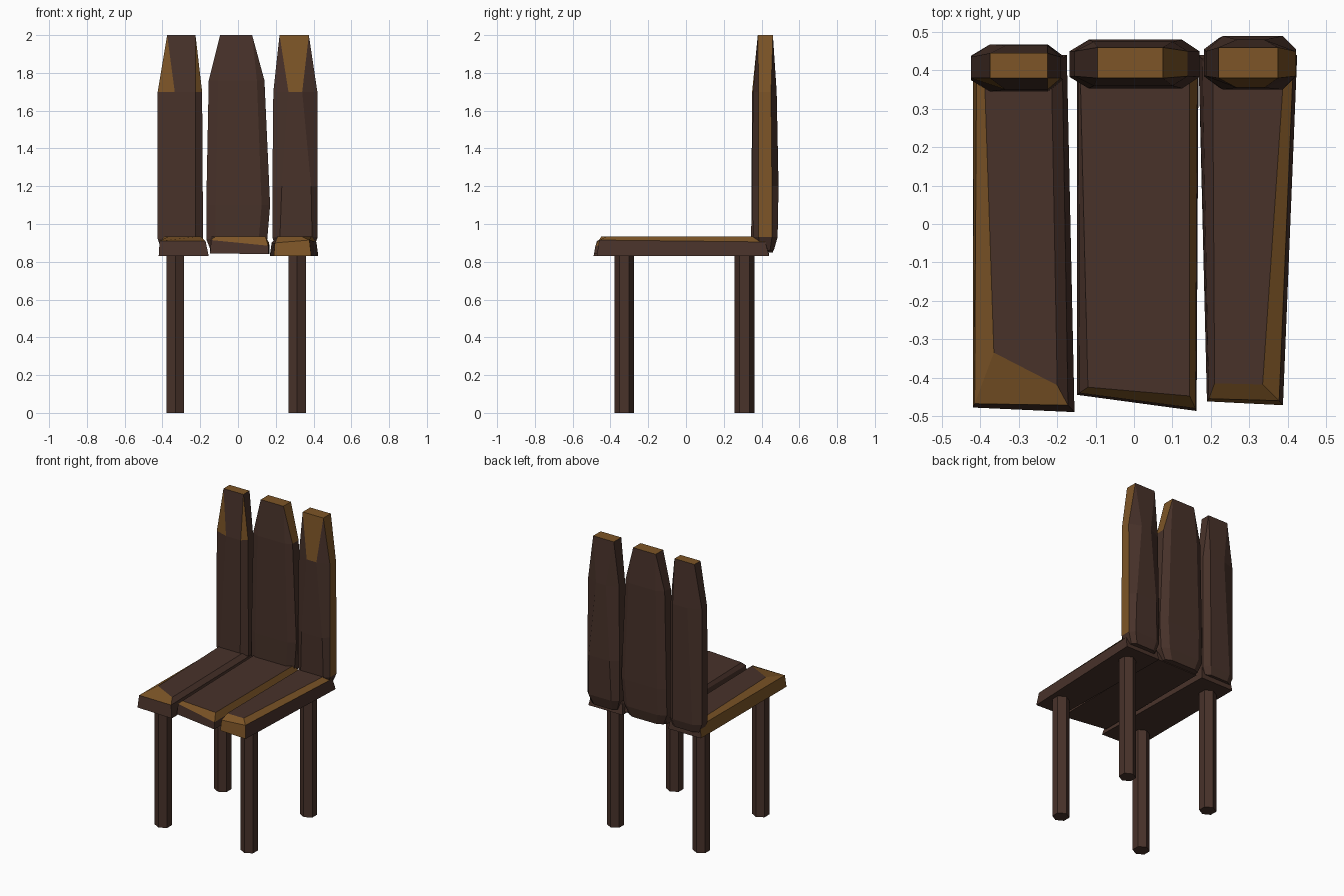
import bpy, bmesh, math


def material(name, rgb):
    m = bpy.data.materials.new(name)
    m.diffuse_color = (*rgb, 1)
    return m


MATS = [material("dark wood", (0.065, 0.032, 0.023)),
        material("golden worn wood", (0.205, 0.091, 0.020))]


def loft(name, loops, gold=(), gold_top=False):
    """Skin stacked loops; gold holds (band, side) pairs of worn faces."""
    bm = bmesh.new()
    rings = [[bm.verts.new(p) for p in loop] for loop in loops]
    n = len(rings[0])
    bm.faces.new(rings[0][::-1])
    bm.faces.new(rings[-1]).material_index = int(gold_top)
    for b in range(len(rings) - 1):
        lo, hi = rings[b], rings[b + 1]
        for i in range(n):
            j = (i + 1) % n
            f = bm.faces.new((lo[i], lo[j], hi[j], hi[i]))
            f.material_index = int((b, i) in gold)
    bmesh.ops.remove_doubles(bm, verts=bm.verts, dist=0.0005)
    bmesh.ops.recalc_face_normals(bm, faces=bm.faces)
    me = bpy.data.meshes.new(name)
    bm.to_mesh(me)
    bm.free()
    for m in MATS:
        me.materials.append(m)
    ob = bpy.data.objects.new(name, me)
    bpy.context.collection.objects.link(ob)
    return ob


def octagon(z, x0, x1, y0, y1, cl, cr, cy):
    """Chamfered rectangle, counter-clockwise from the front edge."""
    return [(x0 + cl, y0, z), (x1 - cr, y0, z), (x1, y0 + cy, z), (x1, y1 - cy, z),
            (x1 - cr, y1, z), (x0 + cl, y1, z), (x0, y1 - cy, z), (x0, y0 + cy, z)]


# Seat planks: base, shoulder and top loops, sides 0 front, 1 right, 2 back, 3 left
loft("seat_plank_left", [
    [(-.42, -.478, .83), (-.155, -.49, .83), (-.175, .44, .83), (-.42, .44, .83)],
    [(-.415, -.468, .91), (-.172, -.472, .91), (-.187, .43, .91), (-.41, .43, .91)],
    [(-.365, -.335, .935), (-.2, -.42, .935), (-.215, .40, .935), (-.39, .40, .935)],
], {(0, 3), (1, 3), (1, 0)})
loft("seat_plank_middle", [
    [(-.148, -.445, .845), (.163, -.487, .84), (.168, .42, .845), (-.148, .42, .845)],
    [(-.142, -.44, .915), (.16, -.48, .885), (.165, .41, .90), (-.145, .41, .915)],
    [(-.12, -.425, .935), (.145, -.448, .935), (.145, .39, .935), (-.14, .39, .935)],
], {(1, 0), (1, 1)})
loft("seat_plank_right", [
    [(.19, -.462, .83), (.388, -.472, .83), (.425, .44, .83), (.168, .44, .83)],
    [(.195, -.455, .90), (.378, -.46, .915), (.415, .42, .905), (.178, .43, .90)],
    [(.21, -.415, .935), (.335, -.418, .935), (.39, .39, .935), (.205, .39, .935)],
], {(0, 0), (1, 0), (1, 1)})

# Back planks: chamfered foot, body, shoulder and narrow cut top
loft("back_plank_left", [octagon(*r) for r in (
    (.865, -.405, -.205, .365, .455, .04, .03, .02),
    (.92, -.425, -.185, .345, .468, .05, .04, .03),
    (1.70, -.425, -.19, .35, .465, .09, .035, .03),
    (2.0, -.375, -.225, .38, .445, 0, 0, 0))],
    {(2, 7), (2, 1)}, True)
loft("back_plank_middle", [octagon(*r) for r in (
    (.85, -.14, .12, .375, .46, .04, .04, .02),
    (.92, -.168, .155, .355, .475, .05, .045, .03),
    (1.10, -.168, .17, .353, .48, .05, .045, .03),
    (1.76, -.155, .14, .36, .475, .05, .04, .025),
    (2.0, -.095, .075, .38, .46, 0, 0, 0))],
    {(3, 2)}, True)
loft("back_plank_right", [octagon(*r) for r in (
    (.86, .205, .395, .375, .465, .03, .03, .02),
    (.93, .182, .422, .355, .485, .04, .03, .03),
    (1.20, .182, .422, .35, .49, .05, .035, .035),
    (1.70, .187, .42, .355, .48, .08, .08, .03),
    (2.0, .22, .375, .38, .46, 0, 0, 0))],
    {(3, 0), (1, 2), (2, 2), (3, 2)}, True)

# Legs: slim six-sided posts running into the seat
for row, y in (("front", -.327), ("back", .31)):
    for side, x in (("left", -.332), ("right", .313)):
        ring = [(x + .054 * math.cos(a), y + .052 * math.sin(a))
                for a in (math.radians(30 + 60 * i) for i in range(6))]
        loft(f"{row}_leg_{side}", [[(px, py, z) for px, py in ring] for z in (0, .86)])
